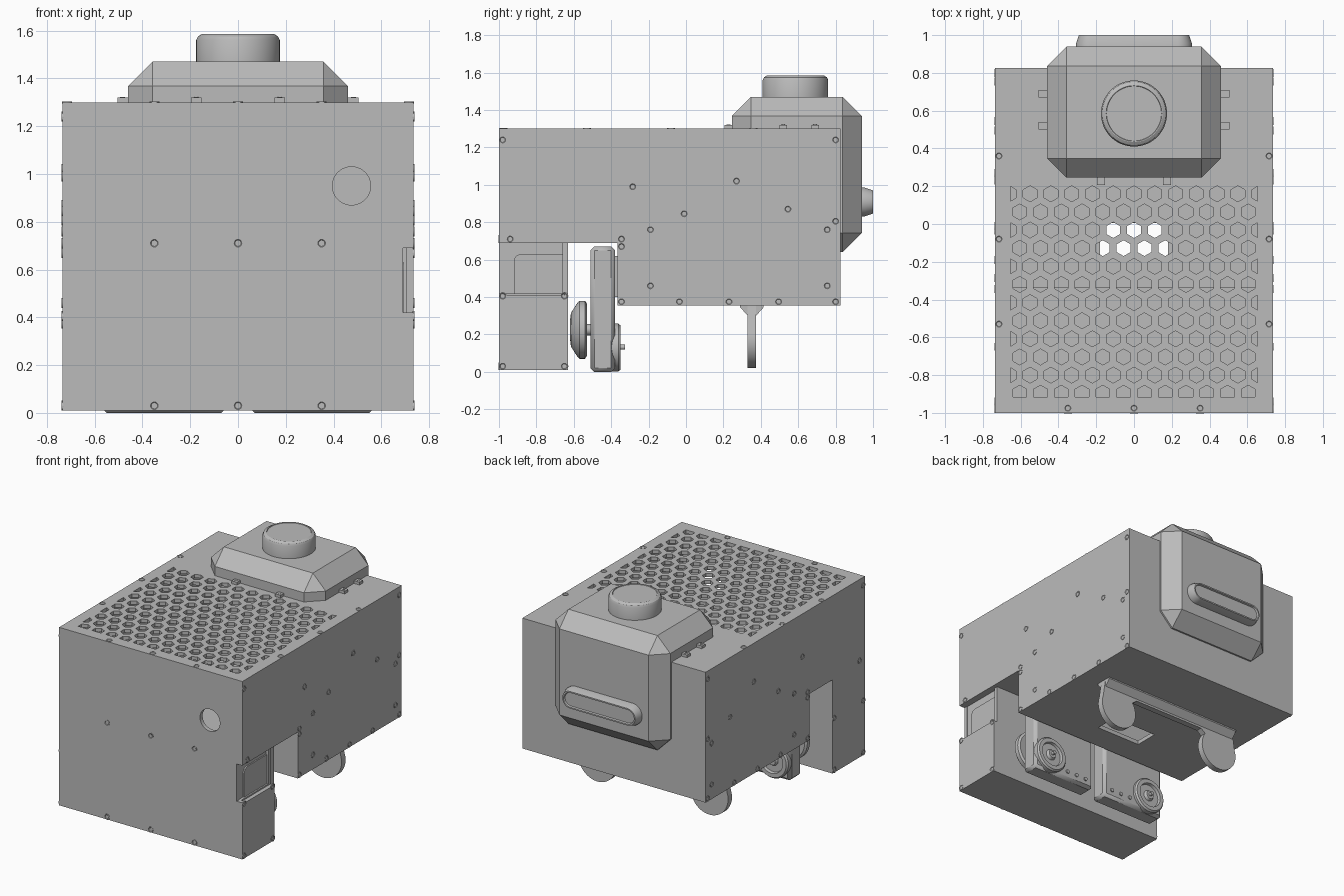
import bpy, bmesh
from math import sin, cos, pi, radians
from mathutils import Vector

if "Cube" in bpy.data.objects:
    bpy.data.objects.remove(bpy.data.objects["Cube"])

GREY = (0.5, 0.5, 0.5, 1)
grey = bpy.data.materials.new("plain_grey")
grey.use_nodes = True
grey.diffuse_color = GREY
grey.node_tree.nodes["Principled BSDF"].inputs["Base Color"].default_value = GREY
parts = []


def finish(name, bm):
    bmesh.ops.recalc_face_normals(bm, faces=bm.faces)
    mesh = bpy.data.meshes.new(name)
    bm.to_mesh(mesh)
    bm.free()
    mesh.materials.append(grey)
    ob = bpy.data.objects.new(name, mesh)
    bpy.context.collection.objects.link(ob)
    parts.append(ob)
    return ob


def place(axis, u, v, d):
    """Put a flat point (u, v) at depth d along an axis."""
    return {"x": Vector((d, u, v)), "y": Vector((u, d, v)), "z": Vector((u, v, d))}[axis]


def add_loft(bm, rings):
    """Skin a stack of equal rings and cap both ends."""
    vs = [[bm.verts.new(p) for p in ring] for ring in rings]
    n = len(vs[0])
    for a, b in zip(vs, vs[1:]):
        for i in range(n):
            bm.faces.new((a[i], a[(i + 1) % n], b[(i + 1) % n], b[i]))
    bm.faces.new(vs[0])
    bm.faces.new(vs[-1])


def prism(name, axis, pts, a, b):
    bm = bmesh.new()
    add_loft(bm, [[place(axis, u, v, d) for u, v in pts] for d in (a, b)])
    return finish(name, bm)


def box(name, x, y, z):
    return prism(name, "z", [(x[0], y[0]), (x[1], y[0]), (x[1], y[1]), (x[0], y[1])], *z)


def arc(u, v, r, start, end, n):
    return [(u + r * cos(radians(start + (end - start) * i / n)),
             v + r * sin(radians(start + (end - start) * i / n))) for i in range(n + 1)]


def lathe(name, axis, u, v, steps, n=40):
    """Turned part: steps are (radius, depth) pairs."""
    bm = bmesh.new()
    add_loft(bm, [[place(axis, p, q, d) for p, q in arc(u, v, r, 0, 360, n)[:-1]]
                  for r, d in steps])
    return finish(name, bm)


def cut(ob, cutter):
    mod = ob.modifiers.new("cut", "BOOLEAN")
    mod.operation, mod.solver, mod.object = "DIFFERENCE", "EXACT", cutter
    bpy.context.view_layer.objects.active = ob
    bpy.ops.object.modifier_apply(modifier=mod.name)
    parts.remove(cutter)
    bpy.data.objects.remove(cutter)


def screw(axis, u, v, d, out):
    lathe("screw", axis, u, v, [(0.021, d - out * 0.005), (0.021, d + out * 0.003),
          (0.016, d + out * 0.003), (0.013, d), (0.008, d), (0.006, d - out * 0.003)], 16)


W = 0.735
IN = W - 0.03

# Front panel with a round port and a notch at its edge
front = box("front_panel", (-W, W), (-1, -0.97), (0.01, 1.3))
cut(front, lathe("port_cutter", "y", 0.475, 0.95, [(0.08, -1.1), (0.08, -0.9)]))
cut(front, box("notch_cutter", (0.69, 0.8), (-1.1, -0.9), (0.42, 0.69)))

# Side panels stepped around the wheel bay
upper = [(-0.365, 0.69), (-0.365, 0.355), (0.825, 0.355), (0.825, 1.3), (-0.97, 1.3)]
prism("right_side_panel", "x", [(-0.97, 0.01), (-0.63, 0.01), (-0.63, 0.69)] + upper, -W, -IN)
prism("left_side_panel", "x", [(-0.97, 0.69)] + upper, IN, W)
box("left_lower_panel", (IN, W), (-0.97, -0.63), (0.01, 0.41))

# Recessed plate in the side opening, with a rounded cover
box("recess_plate", (0.655, 0.685), (-0.97, -0.63), (0.41, 0.69))
prism("recess_cover", "x", [(-0.66, 0.42), (-0.66, 0.63)] + arc(-0.88, 0.59, 0.04, 90, 180, 6)
      + [(-0.92, 0.42)], 0.685, 0.694)

# Inner walls, decks and floors
box("back_panel", (-IN, IN), (0.795, 0.825), (0.355, 1.3))
box("bay_rear_wall", (-IN, IN), (-0.365, -0.335), (0.355, 0.69))
box("bay_front_wall", (-IN, IN), (-0.66, -0.63), (0.01, 0.69))
box("bay_deck", (-IN, IN), (-0.97, -0.335), (0.69, 0.72))
box("front_shelf", (-IN, IN), (-0.97, -0.66), (0.39, 0.42))
box("front_floor", (-IN, IN), (-0.97, -0.66), (0.01, 0.04))
floor = box("rear_floor", (-IN, IN), (-0.335, 0.795), (0.355, 0.385))
cut(floor, box("floor_cutter", (-0.18, 0.18), (-0.17, 0.005), (0.3, 0.45)))

# Top panel with a honeycomb vent
top = box("top_panel", (-IN, IN), (-0.97, 0.795), (1.275, 1.3))
bm = bmesh.new()
for row in range(12):
    y = 0.16 - row * 0.096
    odd = row % 2
    for col in range(13 - odd):
        x = -0.66 + 0.11 * (col + odd / 2)
        hexagon = [(max(-0.655, min(0.655, u)), max(-0.915, v))
                   for u, v in arc(x, y, 0.042, 30, 330, 5)]
        if abs(x) > 0.65:
            s = 1 if x > 0 else -1
            hexagon = [(s * 0.655, y + 0.04), (s * 0.624, y + 0.021),
                       (s * 0.624, y - 0.021), (s * 0.655, y - 0.04)]
        add_loft(bm, [[(u, v, z) for u, v in hexagon] for z in (1.2, 1.4)])
cut(top, finish("vent_cutter", bm))

# Chamfered hood wrapping over the top rear edge
hood = box("hood", (-0.46, 0.46), (0.245, 0.94), (0.64, 1.47))
bm = bmesh.new()
bm.from_mesh(hood.data)
bmesh.ops.bevel(bm, geom=bm.edges[:], offset=0.103, offset_type="OFFSET", segments=1,
                affect="EDGES", profile=0.5)
bm.to_mesh(hood.data)
bm.free()
cut(hood, box("hood_cutter", (-1, 1), (0, 0.824), (0.3, 1.299)))

# Hood top knob
lathe("top_knob", "z", 0, 0.585, [(0.175, 1.46), (0.175, 1.56), (0.168, 1.575), (0.152, 1.585),
                                  (0.147, 1.585), (0.145, 1.581)], 64)

# Rounded bar on the hood back
bm = bmesh.new()
add_loft(bm, [[place("y", u, v, d) for u, v in
               arc(0.23, 0.908, r, -90, 90, 16) + arc(-0.23, 0.908, r, 90, 270, 16)]
              for r, d in [(0.077, 0.93), (0.077, 0.955), (0.062, 1), (0.052, 1), (0.048, 0.988)]])
finish("back_bar", bm)

# Hood mounting tabs
for s in (-1, 1):
    for x, y in ((0.483, 0.69), (0.483, 0.52), (0.175, 0.227)):
        box("hood_tab", (s * x - 0.022, s * x + 0.022), (y - 0.02, y + 0.02), (1.298, 1.32))
        lathe("tab_hole_ring", "z", s * x, y, [(0.01, 1.31), (0.01, 1.322), (0.006, 1.322),
                                               (0.006, 1.315)], 12)

# Drive units in the wheel bay
for s in (-1, 1):
    box("motor_case", sorted((s * 0.05, s * 0.57)), (-0.51, -0.38), (0.0, 0.67))
    case = parts[-1]
    mod = case.modifiers.new("soft_edges", "BEVEL")
    mod.width, mod.segments = 0.02, 1
    x = s * 0.44
    lathe("motor_rear_ring", "y", x, 0.13, [(0.128, -0.4), (0.128, -0.362), (0.118, -0.35),
          (0.09, -0.35), (0.085, -0.37), (0.04, -0.37), (0.03, -0.35)])
    lathe("motor_shaft", "y", x, 0.132, [(0.013, -0.37), (0.013, -0.325)], 16)
    box("motor_rear_cap", sorted((s * 0.1, s * 0.5)), (-0.39, -0.366), (0.4, 0.62))
    lathe("wheel_disc", "y", x, 0.225, [(0.03, -0.5), (0.03, -0.54), (0.14, -0.53), (0.155, -0.54),
          (0.155, -0.57), (0.145, -0.58), (0.09, -0.615), (0.05, -0.62)])
    for i in range(3):
        lathe("motor_bolt", "y", s * (0.12 + i * 0.08), 0.06, [(0.014, -0.39), (0.014, -0.372)], 12)

# Rear skid with two round feet
half = [(0.57, 0.36)] + arc(0.45, 0.17, 0.15, 20, -215, 24) + [(0.29, 0.285)]
prism("rear_skid", "y", half + [(-u, v) for u, v in reversed(half)], 0.33, 0.375)
prism("skid_mount", "x", [(0.29, 0.36), (0.29, 0.345), (0.33, 0.3), (0.375, 0.3), (0.415, 0.345),
                          (0.415, 0.36)], -0.57, 0.57)

# Screws on the side, front and top panels
side_screws = [(-0.98, 1.24), (0.8, 1.24), (-0.285, 0.99), (0.27, 1.02), (0.545, 0.87),
               (-0.01, 0.845), (-0.19, 0.76), (0.755, 0.76), (0.8, 0.805), (-0.345, 0.71),
               (-0.345, 0.67), (-0.94, 0.71), (-0.19, 0.46), (0.755, 0.46), (-0.98, 0.405),
               (-0.65, 0.405), (-0.98, 0.03), (-0.65, 0.03)]
side_screws += [(y, 0.375) for y in (-0.345, -0.035, 0.23, 0.495, 0.8)]
for s in (-1, 1):
    for y, z in side_screws:
        screw("x", y, z, s * W, s)
    for y in (0.36, -0.08, -0.53):
        screw("z", s * 0.715, y, 1.3, 1)
for x in (-0.35, 0, 0.35):
    screw("z", x, -0.975, 1.3, 1)
    for z in (0.03, 0.71):
        screw("y", x, z, -1, -1)

# Smooth round parts, keep hard edges
bpy.ops.object.select_all(action="DESELECT")
for ob in parts:
    ob.select_set(True)
bpy.context.view_layer.objects.active = parts[0]
bpy.ops.object.shade_smooth_by_angle()
